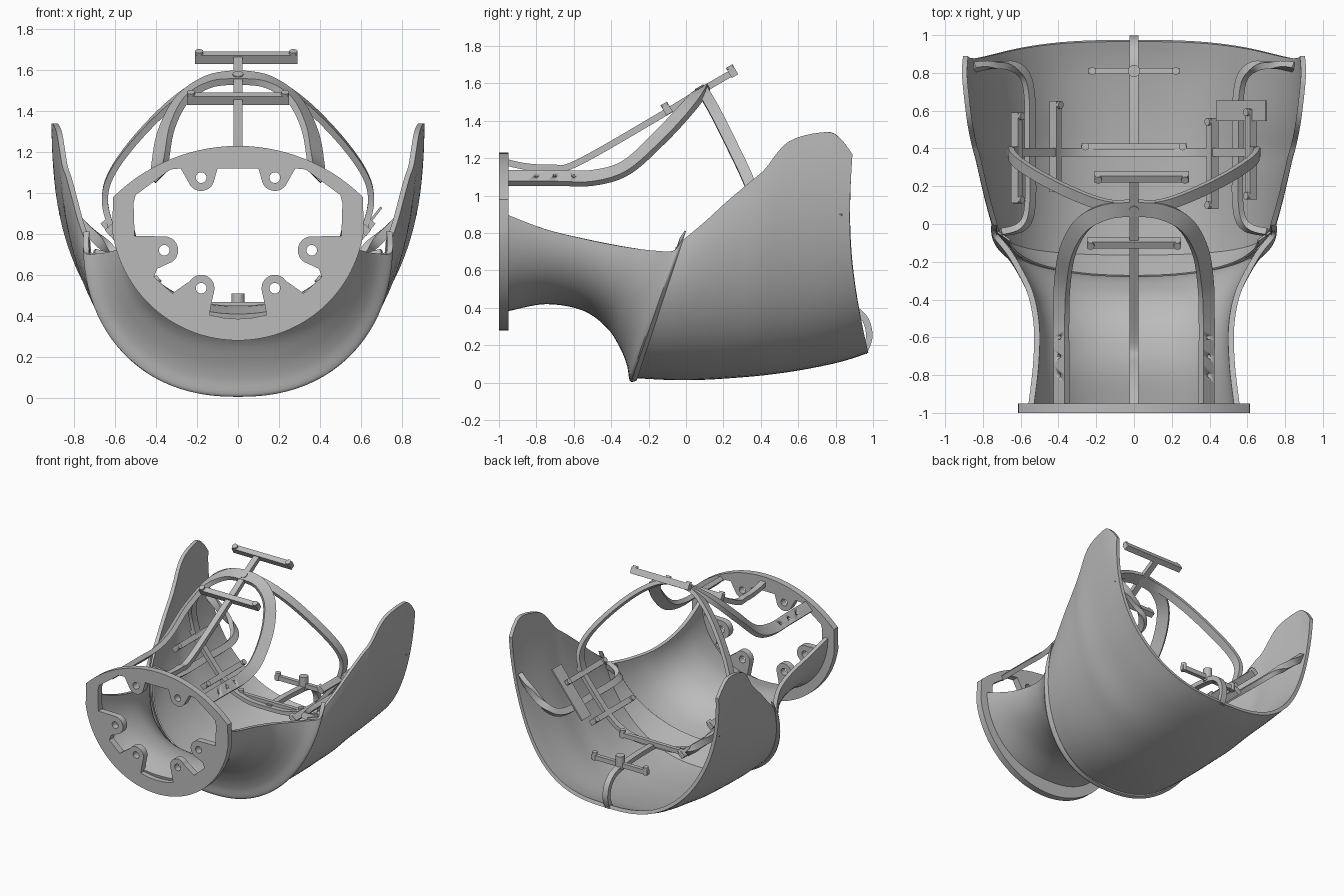
import bpy, bmesh, math
from mathutils import Vector

cube = bpy.data.objects.get("Cube")
if cube:
    bpy.data.objects.remove(cube)

grey = bpy.data.materials.new("plain_grey")
grey.use_nodes = True
grey.diffuse_color = (0.5, 0.5, 0.5, 1)
grey.node_tree.nodes["Principled BSDF"].inputs["Base Color"].default_value = (0.5, 0.5, 0.5, 1)


def smooth_path(pts, n=6):
    """Catmull-Rom samples through tuples of any length."""
    if len(pts) < 3:
        return [tuple(p) for p in pts]
    out = []
    for i in range(len(pts) - 1):
        a, b = pts[max(i - 1, 0)], pts[i]
        c, d = pts[i + 1], pts[min(i + 2, len(pts) - 1)]
        for k in range(n):
            t = k / n
            out.append(tuple(0.5 * (2 * q + (r - p) * t + (2 * p - 5 * q + 4 * r - s) * t * t
                                    + (3 * q - p - 3 * r + s) * t ** 3)
                             for p, q, r, s in zip(a, b, c, d)))
    out.append(tuple(pts[-1]))
    return out


def activate(obj):
    bpy.ops.object.select_all(action='DESELECT')
    obj.select_set(True)
    bpy.context.view_layer.objects.active = obj


def finish(obj):
    activate(obj)
    bpy.ops.object.shade_smooth_by_angle(angle=math.radians(35))
    return obj


def make(name, verts, faces):
    mesh = bpy.data.meshes.new(name)
    mesh.from_pydata(verts, [], faces)
    mesh.materials.append(grey)
    obj = bpy.data.objects.new(name, mesh)
    bpy.context.collection.objects.link(obj)
    return obj


def mirror(obj):
    obj.modifiers.new("mirror", 'MIRROR')
    return obj


def strap(name, pts, side, width, thick, side_end=None, hold=0.0):
    """Flat band along a path; its width turns from side to side_end after hold."""
    path = [Vector(p) for p in smooth_path(pts)]
    s0, s1 = Vector(side), Vector(side_end or side)
    verts, faces, last = [], [], len(path) - 1
    for i, p in enumerate(path):
        tan = (path[min(i + 1, last)] - path[max(i - 1, 0)]).normalized()
        w = s0.lerp(s1, max(0.0, (i / last - hold) / (1 - hold)))
        w = (w - tan * w.dot(tan)).normalized()
        n = tan.cross(w)
        verts += [p + w * a * width / 2 + n * b * thick / 2
                  for a, b in ((-1, -1), (1, -1), (1, 1), (-1, 1))]
        if i < last:
            faces += [(4 * i + k, 4 * i + (k + 1) % 4, 4 * i + 4 + (k + 1) % 4, 4 * i + 4 + k)
                      for k in range(4)]
    faces += [(0, 1, 2, 3), tuple(4 * last + k for k in range(4))]
    obj = make(name, verts, faces)
    bm = bmesh.new()
    bm.from_mesh(obj.data)
    bmesh.ops.recalc_face_normals(bm, faces=bm.faces)
    bm.to_mesh(obj.data)
    bm.free()
    return finish(obj)


def pin(name, pos, axis, r=0.02, h=0.06):
    bpy.ops.mesh.primitive_cylinder_add(vertices=20, radius=r, depth=h, location=pos)
    obj = bpy.context.object
    obj.name = name
    obj.rotation_euler = Vector(axis).to_track_quat('Z', 'Y').to_euler()
    obj.data.materials.append(grey)
    return finish(obj)


def pad_bar(name, a, b, axis, width=0.04, thick=0.048):
    """Straight bar with a low pin at each end standing along axis."""
    a, b = Vector(a), Vector(b)
    strap(name, [a, b], (b - a).cross(Vector(axis)), width, thick)
    for k, t in enumerate((0.04, 0.96)):
        pin(f"{name}_pin_{k + 1}", a.lerp(b, t) + Vector(axis).normalized() * 0.008, axis)


def shell(name, stations, bow, thick):
    """Open trough: each station is bottom y, z and rim x, y, z."""
    rows, seg = smooth_path(stations, 5), 48
    verts, faces = [], []
    for yb, zb, xr, yr, zr in rows:
        t = max(0.0, (yb + 0.3) / 1.28)
        for j in range(seg + 1):
            a = math.pi * (j / seg - 0.5)
            h = 1 - math.cos(a)
            x = math.copysign(abs(math.sin(a)) ** (0.87 - 0.13 * t), a) * xr
            verts.append((x, yb + (yr - yb) * h - bow * t * math.sin(math.pi * h), zb + (zr - zb) * h))
    for i in range(len(rows) - 1):
        for j in range(seg):
            k = i * (seg + 1) + j
            faces.append((k, k + 1, k + seg + 2, k + seg + 1))
    obj = make(name, verts, faces)
    activate(obj)
    mod = obj.modifiers.new("thickness", 'SOLIDIFY')
    mod.thickness, mod.offset = thick, 1
    bpy.ops.object.modifier_apply(modifier=mod.name)
    return finish(obj)


# Neck trough, inner collar and large cup
shell("neck_trough", [
    (-0.96, 0.38, 0.56, -0.96, 0.90), (-0.75, 0.42, 0.535, -0.75, 0.82),
    (-0.55, 0.385, 0.53, -0.55, 0.77), (-0.42, 0.29, 0.56, -0.38, 0.735),
    (-0.35, 0.18, 0.62, -0.25, 0.715), (-0.315, 0.09, 0.68, -0.15, 0.705),
    (-0.30, 0.01, 0.75, -0.06, 0.71), (-0.265, 0.01, 0.755, 0.0, 0.81)], 0, 0.03)
shell("neck_collar", [(-0.28, 0.2, 0.66, -0.09, 0.70), (-0.17, 0.035, 0.725, -0.045, 0.71)], 0, 0.01)
shell("cup", [
    (-0.28, 0.025, 0.745, -0.02, 0.76), (-0.1, 0.015, 0.78, 0.1, 0.86),
    (0.08, 0.015, 0.81, 0.22, 0.97), (0.25, 0.025, 0.84, 0.35, 1.08),
    (0.42, 0.04, 0.86, 0.42, 1.14), (0.6, 0.065, 0.885, 0.55, 1.29),
    (0.78, 0.10, 0.908, 0.75, 1.34), (0.89, 0.13, 0.91, 0.83, 1.30),
    (0.975, 0.16, 0.905, 0.89, 1.22)], 0.05, 0.027)


# Flange plate with lugs, cut as a filled profile
def arc(cx, cz, r, a0, a1, n=14):
    return [(cx + r * math.cos(math.radians(a0 + (a1 - a0) * i / n)),
             cz + r * math.sin(math.radians(a0 + (a1 - a0) * i / n))) for i in range(n + 1)]


def both_sides(half):
    return half + [(-x, z) for x, z in reversed(half) if abs(x) > 1e-4]


lugs = [(0.18, 1.075), (0.36, 0.72), (0.18, 0.535)]
outer = both_sides(arc(0, 0.361, 0.869, 90, 45.4) + arc(0, 0.9, 0.62, -8, -90, 30))
inner = both_sides(
    [(0, 1.12), (0.10, 1.12)] + arc(*lugs[0], 0.065, 200, 335)
    + [(0.28, 1.12), (0.33, 1.115), (0.5, 0.99), (0.51, 0.95), (0.505, 0.79)]
    + arc(*lugs[1], 0.068, 90, 255) + [(0.395, 0.63), (0.41, 0.59), (0.32, 0.51), (0.25, 0.56)]
    + arc(*lugs[2], 0.065, 30, 190) + [(0.13, 0.46), (0.14, 0.405), (0.07, 0.39), (0, 0.385)])
loops = [outer, inner]
for lx, lz in lugs:
    loops += [arc(s * lx, lz, 0.026, 0, 345, 23) for s in (-1, 1)]
curve = bpy.data.curves.new("flange", 'CURVE')
curve.dimensions, curve.fill_mode, curve.extrude = '2D', 'BOTH', 0.025
for loop in loops:
    sp = curve.splines.new('POLY')
    sp.points.add(len(loop) - 1)
    for p, (x, z) in zip(sp.points, loop):
        p.co = (x, z, 0, 1)
    sp.use_cyclic_u = True
curve.materials.append(grey)
flange = bpy.data.objects.new("flange", curve)
flange.location.y = -0.975
flange.rotation_euler.x = math.pi / 2
bpy.context.collection.objects.link(flange)
activate(flange)
bpy.ops.object.convert(target='MESH')
finish(bpy.context.object)

# Upper frame: centre bar, arch, hoop and two crossbars
UP = Vector((0, -0.5, 0.87))
strap("centre_bar", [(0, -0.97, 1.18), (0, -0.85, 1.155), (0, -0.72, 1.15), (0, -0.58, 1.175),
                     (0, -0.1, 1.45), (0, 0.08, 1.56), (0, 0.26, 1.665)], (1, 0, 0), 0.045, 0.035)
arch = strap("arch", [(0.385, -0.97, 1.095), (0.385, -0.7, 1.095), (0.385, -0.5, 1.095),
                      (0.38, -0.32, 1.15), (0.35, -0.14, 1.31), (0.27, 0.0, 1.46),
                      (0.14, 0.07, 1.545), (0, 0.085, 1.565)],
             (0.7, 0, -0.7), 0.085, 0.035, (0, 0.87, 0.5), 0.3)
# Three adjustment holes in each arch leg
for k, y in enumerate((-0.8, -0.7, -0.6)):
    cutter = pin(f"hole_cutter_{k + 1}", (0.385, y, 1.095), (0.7, 0, 0.7), 0.012, 0.2)
    cutter.hide_render = True
    cutter.hide_set(True)
    mod = arch.modifiers.new("hole", 'BOOLEAN')
    mod.operation, mod.object = 'DIFFERENCE', cutter
mirror(arch)
mirror(strap("hoop", [(0, 0.09, 1.565), (0.15, 0.1, 1.545), (0.32, 0.16, 1.44), (0.5, 0.25, 1.26),
                      (0.62, 0.33, 1.09), (0.65, 0.375, 0.96), (0.62, 0.38, 0.83)],
             (0, 0.88, 0.47), 0.06, 0.03, (0, 1, 0)))
pad_bar("lower_crossbar", (-0.25, -0.1, 1.46), (0.25, -0.1, 1.46), UP)
pad_bar("upper_crossbar", (-0.21, 0.25, 1.66), (0.29, 0.25, 1.66), UP)
pin("hub", (0, 0.08, 1.565), UP, 0.026, 0.04)

# Bottom strap hooked on the rear rim, with two crossbars
strap("bottom_strap", [(0, 0.95, 0.16), (0, 0.98, 0.25), (0, 0.95, 0.35), (0, 0.85, 0.41),
                       (0, 0.6, 0.43), (0, 0.38, 0.43)], (1, 0, 0), 0.045, 0.035)
pad_bar("bottom_rear_bar", (-0.24, 0.81, 0.44), (0.24, 0.81, 0.44), (0, 0, 1), 0.03, 0.035)
pad_bar("bottom_front_bar", (-0.28, 0.41, 0.45), (0.28, 0.41, 0.45), (0, 0, 1), 0.03, 0.035)
pin("bottom_knob", (0, 0.81, 0.46), (0, 0, 1), 0.032, 0.1)

# Side frames inside the cup, joined by a cross band
mirror(strap("side_loop", [(0.855, 0.83, 0.92), (0.74, 0.84, 0.82), (0.61, 0.82, 0.71),
                           (0.555, 0.7, 0.66), (0.55, 0.38, 0.66), (0.55, 0.1, 0.66),
                           (0.59, -0.01, 0.67), (0.705, -0.045, 0.70)],
             (0.65, 0, 0.76), 0.05, 0.035))
mirror(strap("cross_band", [(0, 0.38, 0.425), (0.2, 0.38, 0.44), (0.39, 0.38, 0.54), (0.66, 0.38, 0.86)],
             (0, 1, 0), 0.045, 0.03))
for side, s, y_in, y_out in (("right", -1, 0.17, 0.11), ("left", 1, 0.08, 0.13)):
    axis = (-0.76 * s, 0, 0.65)
    pad_bar(f"{side}_inner_bar", (0.415 * s, y_in, 0.56), (0.415 * s, y_in + 0.48, 0.56), axis)
    pad_bar(f"{side}_outer_bar", (0.62 * s, y_out, 0.82), (0.62 * s, y_out + 0.48, 0.82), axis)
strap("left_plate", [(0.44, 0.6, 0.60), (0.70, 0.6, 0.93)], (0, 1, 0), 0.11, 0.012)
